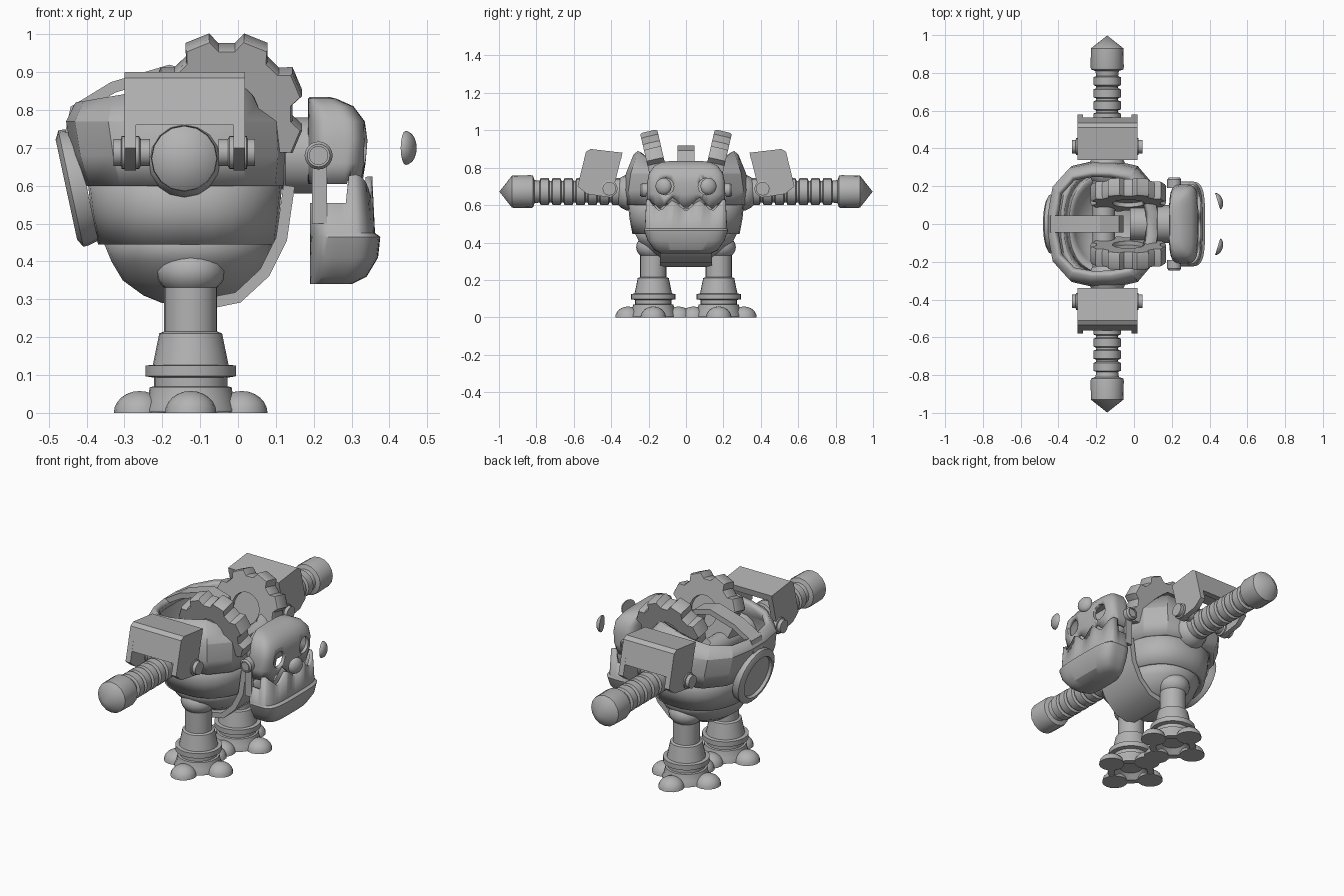
import bpy, bmesh, math
from math import sin, cos, pi, radians
from mathutils import Vector

cube = bpy.data.objects.get("Cube")
if cube:
    bpy.data.objects.remove(cube)

GREY = (0.45, 0.45, 0.45, 1)
mat = bpy.data.materials.new("plain grey")
mat.use_nodes = True
mat.diffuse_color = GREY
mat.node_tree.nodes["Principled BSDF"].inputs["Base Color"].default_value = GREY


def loft(name, rings, cap=(True, True), wrap=False, wall=0, angle=32):
    """Skin a list of equal point loops, with optional caps and wall thickness."""
    bm = bmesh.new()
    loops = [[bm.verts.new(p) for p in ring] for ring in rings]
    pairs = list(zip(loops, loops[1:])) + ([(loops[-1], loops[0])] if wrap else [])
    for a, b in pairs:
        for i in range(len(a)):
            j = (i + 1) % len(a)
            bm.faces.new((a[i], a[j], b[j], b[i]))
    if not wrap:
        for use, ring in zip(cap, (loops[0], loops[-1])):
            if use:
                bm.faces.new(ring)
    bmesh.ops.remove_doubles(bm, verts=bm.verts, dist=0.0002)
    bmesh.ops.recalc_face_normals(bm, faces=bm.faces)
    mesh = bpy.data.meshes.new(name)
    bm.to_mesh(mesh)
    bm.free()
    ob = bpy.data.objects.new(name, mesh)
    bpy.context.collection.objects.link(ob)
    mesh.materials.append(mat)
    if wall:
        mod = ob.modifiers.new("wall", 'SOLIDIFY')
        mod.thickness, mod.offset = wall, -1
    bpy.ops.object.select_all(action='DESELECT')
    ob.select_set(True)
    bpy.context.view_layer.objects.active = ob
    bpy.ops.object.shade_smooth_by_angle(angle=radians(angle))
    return ob


def lathe(name, origin, axis, profile, n=20, **kw):
    """Turn (radius, height) pairs around an axis."""
    w = Vector(axis).normalized()
    u = Vector((0, 1, 0)) if abs(w.y) < 0.8 else Vector((0, 0, 1))
    u = (u - w * u.dot(w)).normalized()
    v = w.cross(u)
    o = Vector(origin)
    turns = [2 * pi * i / n for i in range(n)]
    return loft(name, [[o + w * h + (u * cos(t) + v * sin(t)) * max(r, 0.00001) for t in turns]
                       for r, h in profile], **kw)


def ball(radius, squash=1, steps=10, start=-90):
    """Profile of a ball for the lathe."""
    angles = [radians(start + (90 - start) * i / steps) for i in range(steps + 1)]
    return [(radius * cos(a), radius * squash * sin(a)) for a in angles]


def rounded(z, x0, x1, hy, power, n, rim=None):
    """Horizontal superellipse loop; rim(x, y) overrides the height."""
    pts = []
    for i in range(n):
        t = 2 * pi * (i + 0.5) / n
        r = (abs(cos(t)) ** power + abs(sin(t)) ** power) ** (-1 / power)
        x, y = (x0 + x1) / 2 + (x1 - x0) / 2 * r * cos(t), hy * r * sin(t)
        pts.append(Vector((x, y, rim(x, y) if rim else z)))
    return pts


def hull(name, rows, power=2.4, n=32, rim=None, rim_row=-1, **kw):
    rings = [rounded(*row, power, n) for row in rows]
    if rim:
        rings[rim_row] = rounded(*rows[rim_row], power, n, rim)
    return loft(name, rings, **kw)


def extrude(name, outline, axis, a, b):
    """Prism: an outline in (x, z) along y, or in (y, z) along x."""
    place = (lambda p, d: (p[0], d, p[1])) if axis == 'y' else (lambda p, d: (d, p[0], p[1]))
    return loft(name, [[place(p, d) for p in outline] for d in (a, b)])


def strap(name, path, half, thick):
    """Flat band following an (x, z) path."""
    rings = []
    for i, p in enumerate(path):
        tan = Vector(path[min(i + 1, len(path) - 1)]) - Vector(path[max(i - 1, 0)])
        nx, nz = Vector((-tan.y, tan.x)).normalized() * thick / 2
        rings.append([(p[0] + k * nx, y, p[1] + k * nz)
                      for k, y in ((1, -half), (1, half), (-1, half), (-1, -half))])
    return loft(name, rings)


# Body: bowl, waist band and open upper armour
hull("body_bowl", [(.29, -.20, -.07, .06), (.31, -.25, 0, .13), (.35, -.305, .05, .20),
                   (.40, -.335, .08, .25), (.46, -.36, .095, .28)], power=2.1, cap=(True, False), wall=.02)
hull("waist_band", [(.445, -.37, .10, .287), (.53, -.388, .11, .303), (.63, -.40, .12, .313)],
     cap=(False, False), wall=.03)


def armour_rim(x, y):
    z = .82 + .17 * (x + .43)
    return z if x < .02 else z - (x - .02) * 2


hull("upper_armour", [(.60, -.415, .12, .32), (.68, -.44, .13, .335), (.77, -.455, .125, .322),
                      (.86, -.43, .08, .28)], power=3, n=16, rim=armour_rim,
     cap=(False, False), wall=.035, angle=20)
strap("chest_lip", [(-.1, .285), (0, .305), (.07, .37), (.115, .46), (.135, .6)], .14, .03)
strap("back_strap", [(-.45, .70), (-.43, .80), (-.33, .86), (-.18, .905), (-.09, .88), (-.07, .80)], .045, .03)
lathe("back_disc", (-.43, 0, .595), (-.977, 0, -.21),
      [(.15, -.03), (.157, 0), (.157, .012), (.135, .024), (.12, .024), (.115, .008), (0, .008)], n=24)
lathe("shoulder_axle", (-.16, 0, .67), (0, 1, 0), [(.06, -.32), (.06, .32)])
lathe("neck", (0, 0, .68), (1, 0, 0), [(.09, -.02), (.09, .12), (.1, .125), (.1, .2)])

# Head: toothed upper shell with eye holes, toothed lower jaw


def teeth(x, y):
    return .565 + .065 * (1 - abs((abs(y) / .07) % 2 - 1))


skull = hull("upper_head", [(.60, .185, .325, .205), (.66, .185, .337, .21), (.72, .185, .342, .208),
                            (.77, .185, .335, .198), (.81, .185, .305, .17), (.83, .185, .26, .13),
                            (.835, .19, .24, .09)],
             power=4, n=64, rim=lambda x, y: teeth(x, y) + .012 if x > .29 else .605, rim_row=0,
             cap=(False, True), wall=.018)
hull("lower_jaw", [(.34, .19, .30, .13), (.36, .19, .34, .17), (.41, .19, .37, .205), (.465, .19, .376, .225),
                   (.475, .19, .362, .22), (.58, .19, .355, .213)],
     power=4, n=64, rim=lambda x, y: teeth(x, y) if x > .29 else .555, cap=(True, False), wall=.018)
for s in (-1, 1):
    cutter = lathe("eye_cutter", (.29, s * .11, .70), (1, 0, 0), [(.045, 0), (.045, .2)])
    cutter.hide_render = True
    cut = skull.modifiers.new("eye_hole", 'BOOLEAN')
    cut.operation, cut.object, cut.solver = 'DIFFERENCE', cutter, 'EXACT'
    bpy.context.view_layer.objects.active = skull
    for mod in [m.name for m in skull.modifiers if m.type in {'SOLIDIFY', 'BOOLEAN'}]:
        bpy.ops.object.modifier_apply(modifier=mod)
    bpy.data.objects.remove(cutter)

for s in (-1, 1):
    side = "left" if s > 0 else "right"

    # Eye lens, jaw hinge
    lathe(side + "_eye_lens", (.443, s * .12, .70), (cos(.3), s * sin(.3), 0), ball(.045, .6, 6, 0), n=16)
    extrude(side + "_jaw_bracket", [(.195, .5), (.235, .5), (.235, .68), (.195, .68)], 'y', s * .195, s * .215)
    lathe(side + "_jaw_hinge", (.213, 0, .68), (0, s, 0),
          [(.037, .19), (.037, .235), (.03, .245), (.024, .245), (.024, .238), (0, .238)])

    # Arm: shoulder ball, ribbed tube and pointed end
    lathe(side + "_shoulder_ball", (-.142, s * .29, .667), (0, s, 0), ball(.1), n=16)
    ribs = []
    for i in range(7):
        h = .345 + i * .064
        ribs += [(.058, h), (.072, h + .006), (.072, h + .048), (.058, h + .054)]
    lathe(side + "_arm", (-.142, 0, .672), (0, s, 0),
          [(.058, .25)] + ribs + [(.062, .81), (.085, .818), (.088, .83), (.086, .93), (0, .998)], n=16)

    # Shoulder guard: cheek plates, roof and pins
    cheek = [(.34, .88), (.51, .90), (.535, .885), (.58, .70), (.53, .66), (.40, .64)]
    roof = [(.34, .88), (.51, .90), (.535, .885), (.565, .76), (.53, .76), (.505, .85), (.347, .845)]
    for x in (-.30, -.012):
        extrude(side + "_guard_cheek", [(s * y, z) for y, z in cheek], 'x', x, x + .03)
    extrude(side + "_guard_roof", [(s * y, z) for y, z in roof], 'x', -.30, .018)
    for d in (-1, 1):
        lathe(side + "_guard_pin", (-.142, s * .41, .688), (d, 0, 0),
              [(.036, .09), (.036, .115), (.044, .12), (.044, .165), (.036, .167), (.036, .187)])

    # Back gear, leaning outwards
    tilt = radians(13)
    hub = Vector((-.03, s * .155, .80))
    up, axle = Vector((0, s * sin(tilt), cos(tilt))), Vector((0, s * cos(tilt), -sin(tilt)))
    spots = [(2 * pi * (k + 0.5 + f) / 8, r) for k in range(8)
             for f, r in ((-.21, .205), (.21, .205), (.34, .175), (.66, .175))]

    def gear_ring(depth, radius=None, grow=1):
        return [hub + axle * depth + (up * cos(a) + Vector((sin(a), 0, 0))) * (radius or r * grow)
                for a, r in spots]

    loft(side + "_gear", [gear_ring(-.047, grow=.97), gear_ring(-.035), gear_ring(.035),
                          gear_ring(.047, grow=.97), gear_ring(.047, .085), gear_ring(-.047, .085)], wrap=True)
    lathe(side + "_gear_hub", hub, axle, [(.087, -.025), (.087, .025)])

    # Leg: hip ball, stepped shin and hollow foot
    lathe(side + "_hip_ball", (-.125, s * .175, .375), (0, 0, 1), ball(.092, .75), n=20)
    lathe(side + "_leg", (-.125, s * .175, 0), (0, 0, 1),
          [(.07, .34), (.07, .215), (.083, .21), (.1, .127), (.12, .125), (.12, .097), (.097, .093),
           (.097, .07), (.108, .068), (.115, .03), (.125, .01), (.125, .003), (.09, .003), (.06, .03), (0, .03)],
          n=24)
    for k in range(4):
        a = k * pi / 2
        lathe(side + "_toe", (-.125 + .135 * cos(a), s * .175 + .135 * sin(a), 0), (0, 0, 1),
              ball(.068, .85, 6, 0), n=16)
